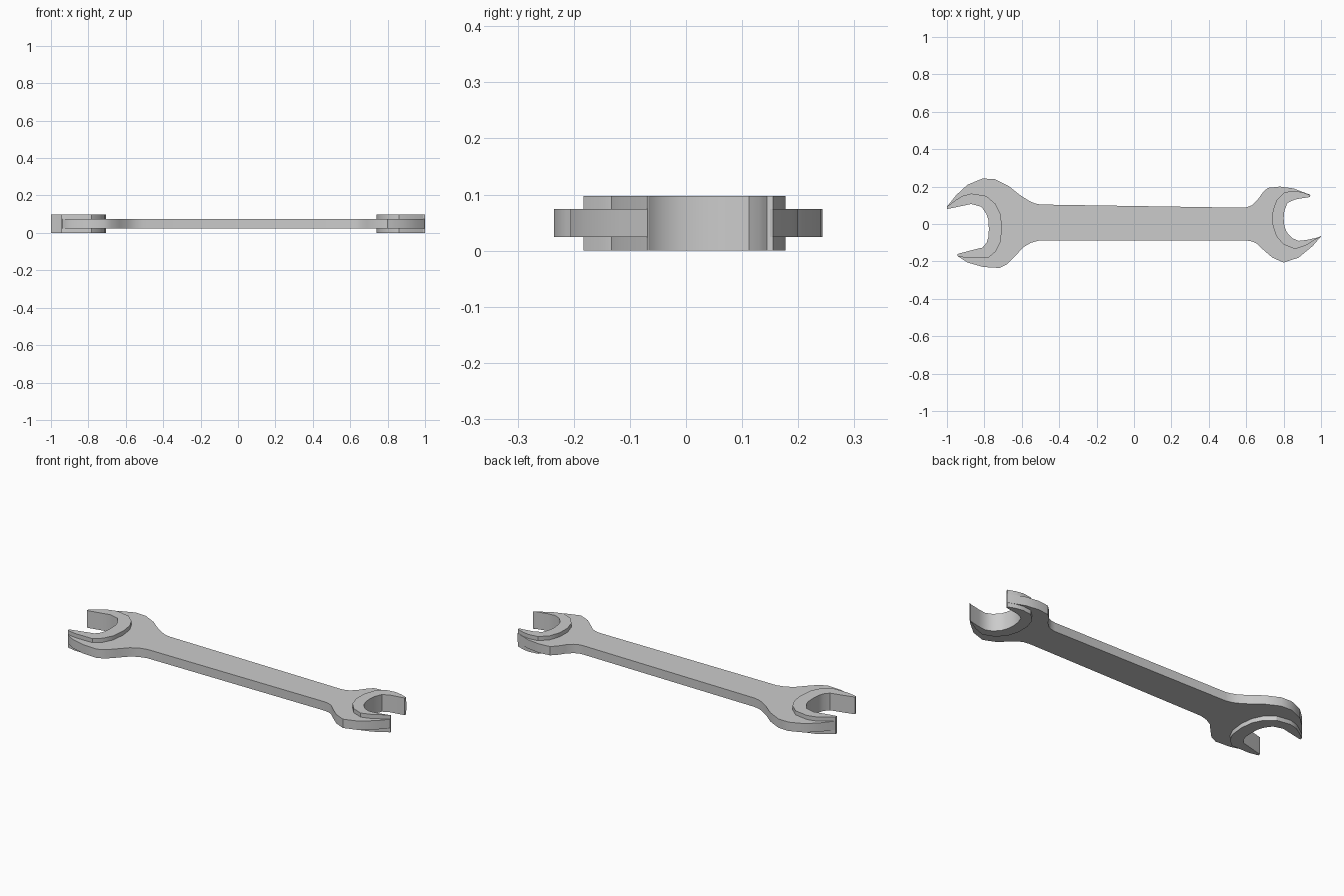
import bpy, bmesh, math

# Jaw linings: matching outer and inner edges, upper tip to lower tip
left_outer = [(-1, .093), (-.95, .13), (-.917, .15), (-.87, .163), (-.79, .15), (-.74, .107),
              (-.714, .053), (-.705, -.018), (-.714, -.096), (-.74, -.148), (-.782, -.183),
              (-.89, -.183), (-.943, -.172)]
left_inner = [(-1, .08), (-.955, .089), (-.917, .097), (-.87, .107), (-.816, .092), (-.79, .055),
              (-.778, .02), (-.776, -.03), (-.779, -.07), (-.788, -.1), (-.81, -.126),
              (-.875, -.142), (-.943, -.16)]
right_outer = [(.942, .155), (.9, .17), (.86, .177), (.805, .17), (.762, .128), (.742, .07),
               (.74, 0), (.76, -.064), (.80, -.11), (.86, -.134), (.92, -.114), (1, -.064)]
right_inner = [(.94, .144), (.9, .138), (.86, .131), (.82, .112), (.804, .07), (.8, .03),
               (.804, -.01), (.816, -.043), (.845, -.075), (.88, -.09), (.925, -.085), (1, -.068)]

# Outer edge of the shank and both heads
top_edge = [(-.95, .155), (-.89, .21), (-.81, .243), (-.745, .24), (-.67, .203), (-.61, .155),
            (-.56, .123), (-.53, .11), (-.5, .104), (.58, .087), (.605, .09), (.63, .10),
            (.66, .128), (.69, .17), (.715, .193), (.78, .2), (.853, .19), (.945, .155)]
bottom_edge = [(.955, -.118), (.88, -.18), (.80, -.206), (.74, -.18), (.687, -.134), (.655, -.104),
               (.63, -.093), (.6, -.088), (-.505, -.088), (-.55, -.1), (-.59, -.123),
               (-.634, -.17), (-.677, -.214), (-.72, -.235), (-.805, -.23), (-.89, -.206),
               (-.938, -.175)]


def plate(name, outline, z0, z1):
    bm = bmesh.new()
    face = bm.faces.new([bm.verts.new((x, y, z0)) for x, y in outline])
    ext = bmesh.ops.extrude_face_region(bm, geom=[face])
    for v in ext["geom"]:
        if isinstance(v, bmesh.types.BMVert):
            v.co.z = z1
    bmesh.ops.recalc_face_normals(bm, faces=bm.faces)
    mesh = bpy.data.meshes.new(name)
    bm.to_mesh(mesh)
    bm.free()
    ob = bpy.data.objects.new(name, mesh)
    bpy.context.collection.objects.link(ob)
    bpy.ops.object.select_all(action='DESELECT')
    ob.select_set(True)
    bpy.context.view_layer.objects.active = ob
    bpy.ops.object.shade_smooth_by_angle(angle=math.radians(30))


def middle(a, b):
    return [((p[0] + q[0]) / 2, (p[1] + q[1]) / 2) for p, q in zip(a, b)]


# Thick jaw linings
plate("left_jaw", left_outer + left_inner[::-1], 0, .097)
plate("right_jaw", right_outer + right_inner[::-1], 0, .097)

# Thin body, its notches hidden inside the linings
body = ([left_outer[0]] + top_edge + middle(right_outer, right_inner)
        + bottom_edge + middle(left_outer, left_inner)[::-1])
plate("wrench_body", body, .024, .074)
